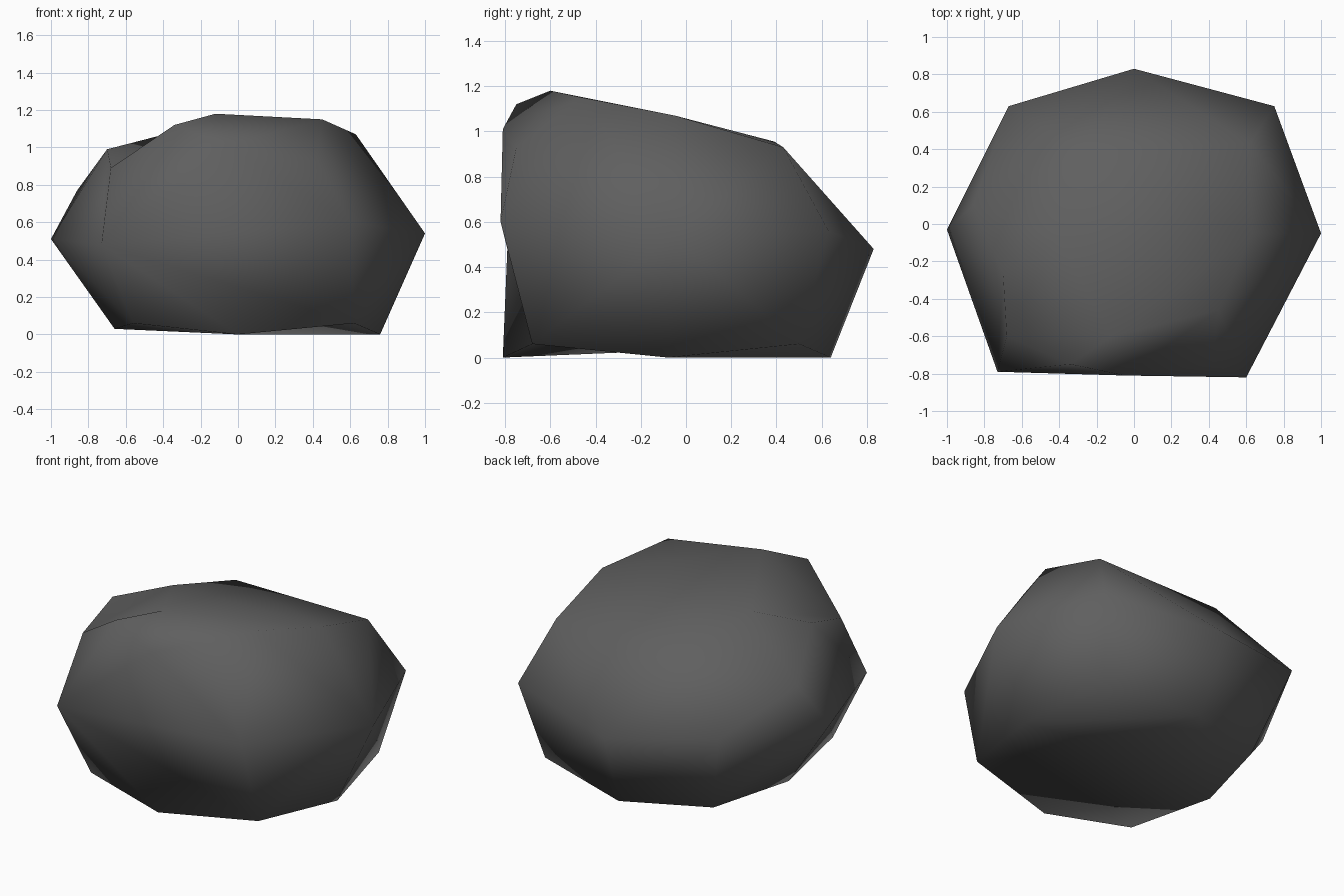
import bpy
import bmesh

cube = bpy.data.objects.get("Cube")
if cube:
    bpy.data.objects.remove(cube, do_unlink=True)

# Stone colour
stone = bpy.data.materials.new("dark_grey_stone")
stone.use_nodes = True
colour = (0.115, 0.115, 0.115, 1)
stone.diffuse_color = colour
stone.node_tree.nodes["Principled BSDF"].inputs["Base Color"].default_value = colour

# Named corners of the boulder, from the ground up
corners = {
    "foot_front_right": (-.56, -.69, .06), "foot_front": (0, -.81, 0),
    "foot_front_left": (.62, -.68, .06), "foot_left": (.76, -.08, 0),
    "foot_back_left": (.65, .5, .06), "foot_back": (.03, .64, 0),
    "foot_back_right": (-.51, .45, .03), "foot_right": (-.66, -.1, .03),
    "foot_middle": (.15, -.1, .1),
    "waist_front_right": (-.73, -.79, .48), "waist_front_left": (.6, -.82, .6),
    "waist_left": (1, -.05, .54), "waist_back_left": (.75, .63, .56),
    "waist_back": (0, .83, .48), "waist_back_right": (-.67, .63, .57),
    "waist_right": (-1, -.03, .51),
    "shoulder_front_right": (-.68, -.6, .89), "shoulder_front": (-.05, -.81, 1.01),
    "shoulder_front_left": (.42, -.75, .93), "shoulder_back_left": (.62, .43, .93),
    "shoulder_back": (-.29, .39, .955), "shoulder_right": (-.7, -.27, .99),
    "side_right": (-.86, .1, .77),
    "crown_right": (-.41, -.07, 1.065), "crown_front": (-.34, -.75, 1.12),
    "crown_peak": (-.12, -.6, 1.18), "crown_left": (.45, -.46, 1.15),
    "crown_back": (.63, -.05, 1.07),
}

# Hollows: facets that sink below the convex skin
hollows = [
    # Dip behind the front right ridge of the crown
    [("shoulder_front_right", "crown_front", "crown_peak"),
     ("shoulder_front_right", "crown_peak", "crown_right"),
     ("shoulder_front_right", "crown_right", "shoulder_right")],
    # Steep wall on the right side
    [("shoulder_front_right", "shoulder_right", "waist_front_right"),
     ("waist_front_right", "shoulder_right", "waist_right"),
     ("shoulder_right", "side_right", "waist_right")],
    # Undercut on the lower front
    [("waist_front_right", "waist_front_left", "shoulder_front"),
     ("waist_front_right", "foot_front_left", "waist_front_left"),
     ("waist_front_right", "foot_front", "foot_front_left")],
    # Arched underside
    [("foot_front", "foot_front_left", "foot_middle"),
     ("foot_front_left", "foot_left", "foot_middle"),
     ("foot_left", "foot_back", "foot_middle"),
     ("foot_back", "foot_right", "foot_middle"),
     ("foot_right", "foot_front", "foot_middle")],
]

# Wrap the corners in a faceted skin
bm = bmesh.new()
verts = {name: bm.verts.new(point) for name, point in corners.items()}
bmesh.ops.convex_hull(bm, input=bm.verts)

# Swap the convex facets for the hollow ones
for facets in hollows:
    rim = {verts[name] for facet in facets for name in facet}
    old = [face for face in bm.faces if rim.issuperset(face.verts)]
    bmesh.ops.delete(bm, geom=old, context="FACES_ONLY")
    for facet in facets:
        bm.faces.new([verts[name] for name in facet])
spare = [edge for edge in bm.edges if not edge.link_faces]
bmesh.ops.delete(bm, geom=spare, context="EDGES")

# Shade it smooth
bmesh.ops.recalc_face_normals(bm, faces=bm.faces)
for face in bm.faces:
    face.smooth = True

mesh = bpy.data.meshes.new("boulder")
bm.to_mesh(mesh)
bm.free()
mesh.materials.append(stone)
boulder = bpy.data.objects.new("boulder", mesh)
bpy.context.collection.objects.link(boulder)
